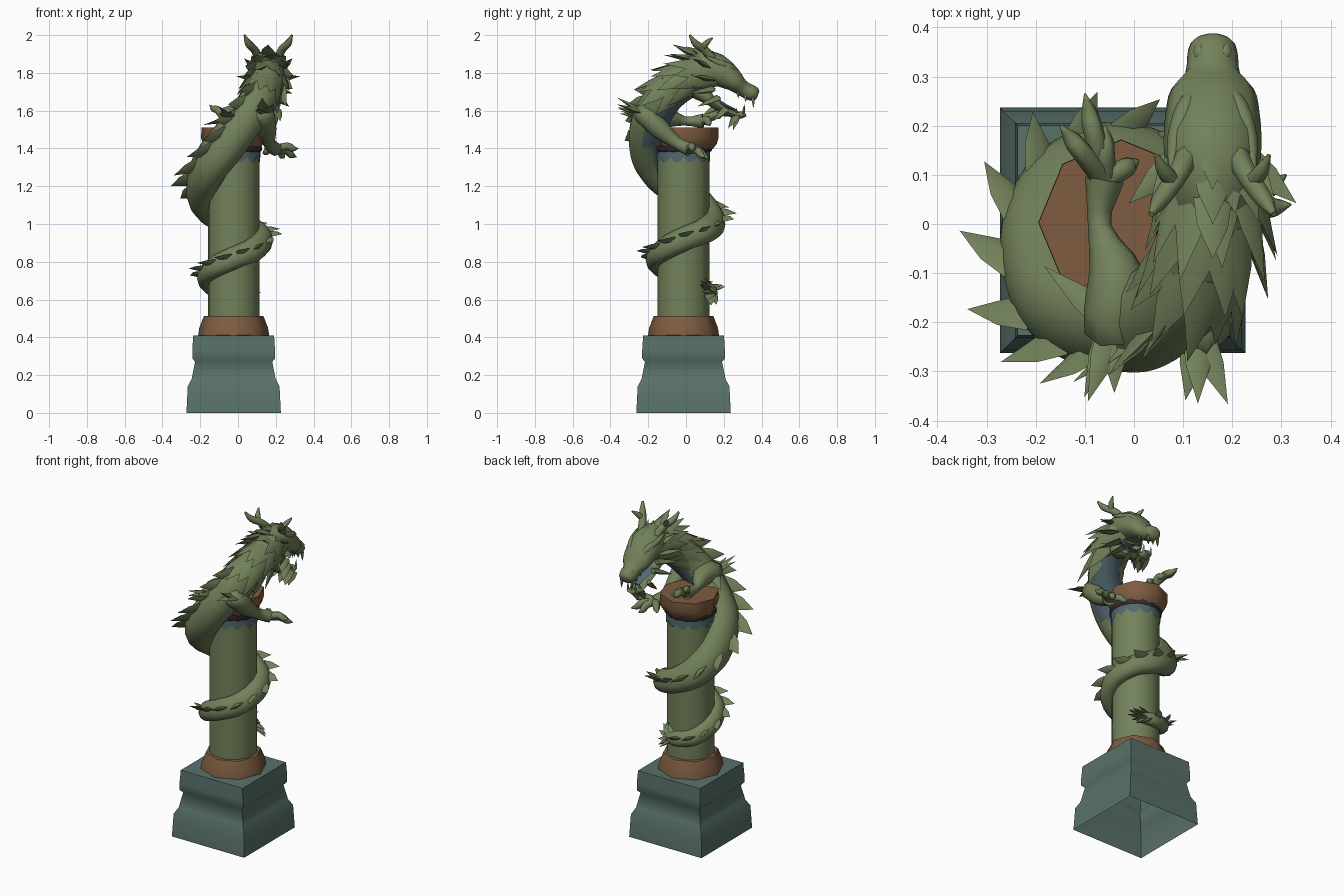
import bpy, bmesh, math, random
from mathutils import Vector as V

if "Cube" in bpy.data.objects:
    bpy.data.objects.remove(bpy.data.objects["Cube"])

random.seed(4)
CX, CY = -0.023, -0.013          # pillar axis


def mat(name, *c):
    m = bpy.data.materials.new(name)
    m.diffuse_color = (*c, 1)
    m.use_nodes = True
    m.node_tree.nodes["Principled BSDF"].inputs["Base Color"].default_value = m.diffuse_color
    return m


GREEN = mat("moss_green", .17, .222, .103)
BROWN = mat("brown", .21, .108, .052)
STONE = mat("stone_teal", .1, .165, .145)
BELLY = mat("belly_blue", .085, .14, .16)
DARK = mat("dark_band", .035, .024, .03)


def finish(name, bm, mats, angle=75, normals=True):
    if normals:
        bmesh.ops.recalc_face_normals(bm, faces=bm.faces)
    me = bpy.data.meshes.new(name)
    bm.to_mesh(me)
    bm.free()
    for m in mats:
        me.materials.append(m)
    me.shade_smooth()
    me.set_sharp_from_angle(angle=math.radians(angle))
    ob = bpy.data.objects.new(name, me)
    bpy.context.collection.objects.link(ob)
    return ob


def lathe(name, prof, n, m, centre=(CX, CY), turn=0, caps=(True, True), angle=50):
    bm = bmesh.new()
    rings = [[bm.verts.new((centre[0] + r * math.cos(turn + i * math.tau / n),
                            centre[1] + r * math.sin(turn + i * math.tau / n), z))
              for i in range(n)] for r, z in prof]
    for a, b in zip(rings, rings[1:]):
        for i in range(n):
            bm.faces.new((a[i], a[(i + 1) % n], b[(i + 1) % n], b[i]))
    if caps[0]:
        bm.faces.new(rings[0][::-1])
    if caps[1]:
        bm.faces.new(rings[-1])
    return finish(name, bm, [m], angle, all(caps))


def smooth_path(pts, sub):
    # Catmull-Rom through tuples of any length
    p = [V(q) for q in pts]
    p = [p[0] * 2 - p[1]] + p + [p[-1] * 2 - p[-2]]
    out = []
    for i in range(1, len(p) - 2):
        a, b, c, d = p[i - 1:i + 3]
        for k in range(sub):
            t = k / sub
            out.append(.5 * (2 * b + (c - a) * t + (2 * a - 5 * b + 4 * c - d) * t * t
                             + (3 * b - a - 3 * c + d) * t ** 3))
    return out + [p[-2]]


def tube(bm, pts, ups, n=8, belly=None):
    # pts: (x, y, z, half width, half height); ups: direction of the back
    rings, frames = [], []
    for i, p in enumerate(pts):
        pos = V(p[:3])
        t = (V(pts[min(i + 1, len(pts) - 1)][:3]) - V(pts[max(i - 1, 0)][:3])).normalized()
        u = V(ups[i])
        u = (u - t * u.dot(t)).normalized()
        s = t.cross(u)
        frames.append((pos, t, u, s, p[3], p[4]))
        rings.append([bm.verts.new(pos + s * max(p[3], .002) * math.cos(a) + u * max(p[4], .002) * math.sin(a))
                      for a in (k * math.tau / n for k in range(n))])
    for j, (a, b) in enumerate(zip(rings, rings[1:])):
        for k in range(n):
            f = bm.faces.new((a[k], a[(k + 1) % n], b[(k + 1) % n], b[k]))
            # belly stripe, widening on the throat
            if belly and j > belly[0] and math.sin((k + .5) * math.tau / n) < (-.6 if j > belly[1] else -.8):
                f.material_index = 1
    bm.faces.new(rings[0][::-1])
    bm.faces.new(rings[-1])
    return frames


def limb(bm, pts, sub=3, n=7, up=(0.1, 0.15, 1)):
    pts = smooth_path([(*p, p[3]) for p in pts], sub)
    return tube(bm, pts, [up] * len(pts), n)


def blade(bm, base, d, length, w, thick=.5, side=None):
    # flat four-sided thorn, widest at the root
    d = V(d).normalized()
    s = V(side) if side else d.cross(V((.2, .1, 1)))
    s = (s - d * s.dot(d)).normalized()
    q = d.cross(s)
    base = V(base)
    rows = [[bm.verts.new(base + d * length * h + v * w * k) for v in (s, q * thick, -s, -q * thick)]
            for h, k in ((-.2, 1), (.35, .8))]
    tip = bm.verts.new(base + d * length)
    for i in range(4):
        j = (i + 1) % 4
        bm.faces.new((rows[0][i], rows[0][j], rows[1][j], rows[1][i]))
        bm.faces.new((rows[1][i], rows[1][j], tip))
    bm.faces.new(rows[0][::-1])


# Square plinth, open underneath
lathe("plinth", [(r * math.sqrt(2), z) for r, z in
                 ((.25, 0), (.243, .14), (.222, .18), (.204, .27), (.219, .288), (.219, .33), (.214, .41), (.15, .412))],
      4, STONE, turn=math.pi / 4, caps=(False, True), angle=60)
# Pillar with collar and capital
lathe("pillar_collar", [(.188, .41), (.182, .45), (.158, .512), (.13, .515)], 8, BROWN)
lathe("pillar_shaft", [(.137, .5), (.137, 1.39)], 16, GREEN)
lathe("capital_band", [(.139, 1.378), (.15, 1.39), (.15, 1.41)], 16, DARK)
lathe("capital", [(.14, 1.398), (.16, 1.425), (.169, 1.455), (.168, 1.51)], 8, BROWN, (-.026, .003))
# Scalloped fringe under the capital
bm = bmesh.new()
cols = []
for i in range(48):
    a = i * math.tau / 48
    low = 1.325 + .03 * (1, .25, 0, .25)[i % 4]
    cols.append([bm.verts.new((CX + .141 * math.cos(a), CY + .141 * math.sin(a), z)) for z in (low, 1.385)])
for i in range(48):
    a, b = cols[i], cols[(i + 1) % 48]
    bm.faces.new((a[0], b[0], b[1], a[1]))
finish("pillar_fringe", bm, [BELLY], normals=False)

# Serpent body: spiral round the pillar, then neck rising over the front
ctrl = []
for deg, R, z, r in ((56, .14, .635, .03), (90, .143, .64, .045), (135, .145, .665, .05), (180, .147, .72, .055),
                     (225, .148, .77, .06), (270, .148, .82, .062), (315, .148, .865, .064), (360, .152, .92, .066),
                     (405, .157, .965, .068), (450, .158, 1.01, .075), (495, .16, 1.075, .088),
                     (540, .165, 1.175, .102), (585, .185, 1.3, .116)):
    c, s = math.cos(math.radians(deg)), math.sin(math.radians(deg))
    ctrl.append((CX + R * c, CY + R * s, z, r, r * .82, c, s, .45))
ctrl += [(-.065, -.197, 1.42, .115, .096, -.25, -.8, .7), (.03, -.19, 1.54, .105, .1, -.2, -.5, .9),
         (.105, -.13, 1.65, .098, .1, -.1, -.3, 1), (.148, -.04, 1.735, .095, .098, 0, -.2, 1),
         (.16, .06, 1.785, .092, .096, 0, 0, 1), (.16, .14, 1.795, .08, .08, 0, .1, 1)]
path = smooth_path(ctrl, 5)
bm = bmesh.new()
frames = tube(bm, path, [p[5:8] for p in path], 12, belly=(48, 66))
finish("serpent_body", bm, [GREEN, BELLY])

# Back fins leaning toward the tail
bm = bmesh.new()
for i in range(6, len(frames) - 14, 3):
    pos, t, u, s, w, h = frames[i]
    big = (w / .115) ** 1.2
    blade(bm, pos + u * h * .85, u * .8 - t * .75, .04 + .085 * big, .018 + .03 * big, .4, side=t)
finish("back_fins", bm, [GREEN])

# Tail tuft
bm = bmesh.new()
pos, t, u, s, w, h = frames[0]
for k in range(5):
    f = (k - 2) / 2
    blade(bm, pos + s * f * .03 + t * .02 + u * .01, -t + s * f * .9 + u * .05, .09 - .02 * abs(f), .028, .5)
for k in (-1, 1):
    blade(bm, pos + u * .015 + s * k * .03 + t * .05, -t * .7 + s * k * .8 + u * .2, .07, .024, .5)
finish("tail_tuft", bm, [GREEN])

# Mane: rings of swept locks along the neck
bm = bmesh.new()
for i, length, lift in ((-1, .13, .42), (-5, .16, .34), (-9, .16, .28), (-13, .14, .2)):
    pos, t, u, s, w, h = frames[i]
    for k in range(8):
        a = math.radians(-25 + k * 33 + random.uniform(-9, 9))
        out = s * math.cos(a) + u * math.sin(a)
        blade(bm, pos + s * w * .92 * math.cos(a) + u * h * .92 * math.sin(a),
              out * (lift + random.uniform(0, .12)) - t, length * random.uniform(.85, 1.2), .042, .45,
              side=s * -math.sin(a) + u * math.cos(a))
finish("mane", bm, [GREEN])

# Head: skull with snout, brows, nose and lower jaw
HX = .16
bm = bmesh.new()
skull = smooth_path([(HX, .03, 1.8, .08, .085), (HX, .1, 1.825, .094, .095), (HX, .17, 1.812, .1, .088),
                     (HX, .24, 1.768, .094, .066), (HX, .275, 1.738, .084, .05), (HX, .305, 1.715, .056, .044),
                     (HX, .34, 1.697, .052, .044), (HX, .368, 1.685, .045, .038), (HX, .38, 1.68, .025, .022)], 2)
tube(bm, skull, [(0, 0.2, 1)] * len(skull), 10)
jaw = smooth_path([(HX, .06, 1.71, .065, .05), (HX, .13, 1.655, .06, .03), (HX, .2, 1.605, .05, .022),
                   (HX, .27, 1.575, .042, .02), (HX, .315, 1.585, .028, .016)], 2)
tube(bm, jaw, [(0, 0.3, 1)] * len(jaw), 8)
for sg in (-1, 1):
    limb(bm, [(HX + sg * .03, .275, 1.785, .012), (HX + sg * .055, .235, 1.828, .02),
              (HX + sg * .075, .17, 1.855, .018), (HX + sg * .085, .1, 1.89, .003)])      # brow
    limb(bm, [(HX + sg * .018, .33, 1.725, .01), (HX + sg * .026, .35, 1.72, .015),
              (HX + sg * .024, .368, 1.705, .008)])                                       # nostril
finish("head", bm, [GREEN])
bm = bmesh.new()
tongue = smooth_path([(HX, .1, 1.69, .05, .02), (HX, .19, 1.635, .035, .012), (HX, .26, 1.605, .015, .006)], 3)
tube(bm, tongue, [(0, 0, 1)] * len(tongue), 8)
finish("mouth_lining", bm, [BELLY])

# Horns, ears, cheek thorns, beard and teeth, mirrored about the head
bm = bmesh.new()
for sg in (-1, 1):
    def m(x, y, z):
        return (HX + sg * x, y, z)
    limb(bm, [(*m(.045, .15, 1.86), .026), (*m(.07, .1, 1.92), .022), (*m(.105, .05, 1.955), .019),
              (*m(.125, .02, 2.0), .006)])
    limb(bm, [(*m(.08, .085, 1.93), .018), (*m(.1, .11, 1.96), .015), (*m(.115, .14, 1.985), .004)])
    for x, y, z, d, l in ((.07, .12, 1.83, (.5, -.7, .4), .11), (.08, .12, 1.77, (.7, -.6, .1), .12),
                          (.07, .12, 1.71, (.45, -.8, -.15), .12), (.06, .15, 1.66, (.4, -.7, -.3), .11),
                          (.045, .2, 1.6, (.2, -.6, -.6), .08), (.025, .26, 1.565, (.1, -.5, -.8), .07)):
        blade(bm, m(x, y, z), (sg * d[0], d[1], d[2]), l, .034, .5)
    for y, z, l in ((.355, 1.66, .05), (.315, 1.675, .03), (.275, 1.695, .03)):
        blade(bm, m(.035, y, z), (0, .05, -1), l, .01, 1)
    for y, z, l in ((.305, 1.59, .045), (.265, 1.59, .025)):
        blade(bm, m(.026, y, z), (0, .1, 1), l, .009, 1)
blade(bm, (HX, .27, 1.565), (0, -.3, -1), .07, .025)
for k in range(3):
    blade(bm, (HX, .17 - .07 * k, 1.885 + .01 * k), (0, -.9, .4), .11, .04)
finish("horns_and_thorns", bm, [GREEN])


# Front legs with clawed feet and elbow tufts
def foreleg(name, arm, claws, tuft):
    bm = bmesh.new()
    limb(bm, arm, n=8)
    palm = V(arm[-1][:3])
    for c in claws:
        c = V(c)
        knuckle = palm.lerp(c, .5) + V((0, 0, .015))
        limb(bm, [(*palm, .025), (*knuckle, .021), (*palm.lerp(c, .75), .018), (*c, .002)], n=6)
    elbow = V(arm[1][:3])
    for d in tuft:
        d = V(d)
        blade(bm, elbow + d.normalized() * .03, d, d.length, .032, .5)
    finish(name, bm, [GREEN])


foreleg("right_foreleg",
        [(.05, -.16, 1.54, .065), (.13, -.22, 1.585, .06), (.15, -.14, 1.505, .054), (.165, -.05, 1.43, .034),
         (.2, .02, 1.395, .038)],
        [(.31, .1, 1.355), (.32, .04, 1.4), (.245, .12, 1.35), (.13, .1, 1.375)],
        [(.05, -.12, .04), (-.02, -.11, .02), (0, -.12, .07)])
foreleg("left_foreleg",
        [(-.02, -.18, 1.5, .065), (-.04, -.205, 1.56, .064), (-.035, -.11, 1.565, .06), (-.07, -.005, 1.545, .024),
         (-.06, .09, 1.545, .04)],
        [(-.1, .265, 1.6), (-.15, .2, 1.63), (.01, .13, 1.53), (-.06, .2, 1.58)],
        [(-.045, -.13, .05), (0, -.11, .03), (-.05, -.12, .02), (-.12, .1, -.03)])
